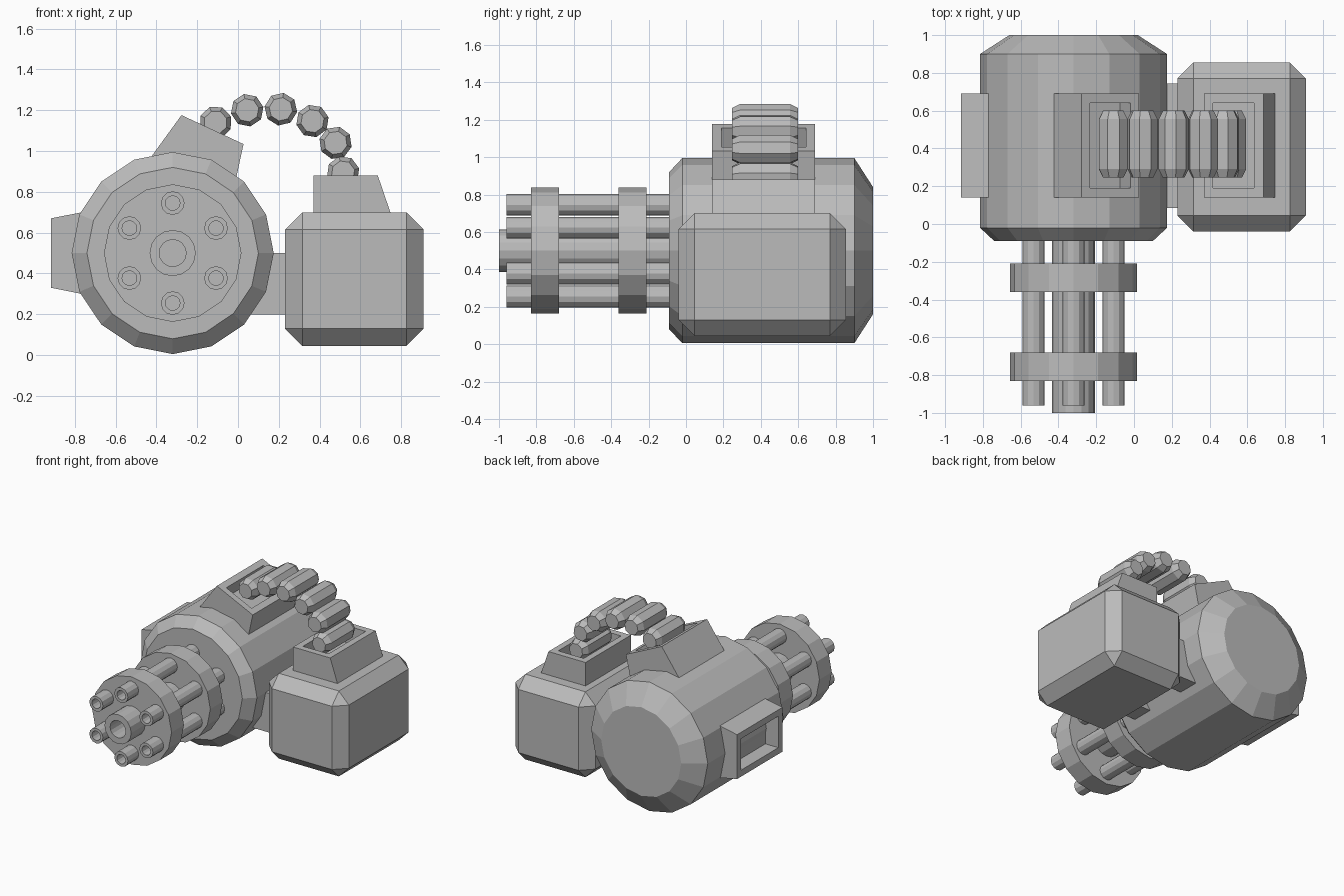
import bpy, bmesh, math
from mathutils import Vector

cube = bpy.data.objects.get("Cube")
if cube:
    bpy.data.objects.remove(cube, do_unlink=True)

grey = bpy.data.materials.new("plain grey")
grey.use_nodes = True
colour = (0.5, 0.5, 0.5, 1)
grey.diffuse_color = colour
grey.node_tree.nodes["Principled BSDF"].inputs["Base Color"].default_value = colour


def finish(name, bm):
    bmesh.ops.recalc_face_normals(bm, faces=bm.faces)
    mesh = bpy.data.meshes.new(name)
    bm.to_mesh(mesh)
    bm.free()
    mesh.materials.append(grey)
    obj = bpy.data.objects.new(name, mesh)
    bpy.context.collection.objects.link(obj)
    return obj


def lathe(name, profile, sides, x, z, turn=0.0):
    """Rings of (radius, y) around an axis parallel to y, capped at both ends."""
    bm = bmesh.new()
    rings = []
    for r, y in profile:
        angles = [turn + math.tau * i / sides for i in range(sides)]
        rings.append([bm.verts.new((x + r * math.cos(a), y, z + r * math.sin(a))) for a in angles])
    for a, b in zip(rings, rings[1:]):
        for i in range(sides):
            j = (i + 1) % sides
            bm.faces.new((a[i], a[j], b[j], b[i]))
    bm.faces.new(rings[0])
    bm.faces.new(rings[-1])
    return finish(name, bm)


def box(name, x, y, z, bevel=0):
    bm = bmesh.new()
    bmesh.ops.create_cube(bm, size=1)
    for v in bm.verts:
        v.co = [lo + (c + 0.5) * (hi - lo) for c, (lo, hi) in zip(v.co, (x, y, z))]
    if bevel:
        bmesh.ops.bevel(bm, geom=bm.edges[:], offset=bevel, segments=1, affect='EDGES')
    return finish(name, bm)


def port(name, outline, depth):
    """Prism of an (x, z) outline; its first side is the mouth and gets a recess."""
    bm = bmesh.new()
    near, far = [[bm.verts.new((x, y, z)) for x, z in outline] for y in (0.14, 0.69)]
    sides = [bm.faces.new((near[i], near[(i + 1) % 4], far[(i + 1) % 4], far[i])) for i in range(4)]
    bm.faces.new(near)
    bm.faces.new(far)
    bmesh.ops.recalc_face_normals(bm, faces=bm.faces)
    mouth = sides[0]
    normal = mouth.normal.copy()
    bmesh.ops.inset_region(bm, faces=[mouth], thickness=0.07)
    floor = bmesh.ops.extrude_face_region(bm, geom=[mouth])
    verts = [g for g in floor["geom"] if isinstance(g, bmesh.types.BMVert)]
    bmesh.ops.translate(bm, verts=verts, vec=-normal * depth)
    if mouth.is_valid:
        bmesh.ops.delete(bm, geom=[mouth], context='FACES_ONLY')
    return finish(name, bm)


# Main housing
CX, CZ = -0.32, 0.5
lathe("housing", [(0.42, -0.09), (0.495, -0.02), (0.495, 0.9), (0.34, 1.0)], 16, CX, CZ)

# Barrels and the discs that hold them
lathe("centre_barrel", [(0.066, -0.85), (0.066, -1.0), (0.113, -1.0), (0.113, -0.08)], 16, CX, CZ)
for i in range(6):
    a = math.pi / 2 + i * math.pi / 3
    lathe(f"barrel_{i + 1}", [(0.036, -0.82), (0.036, -0.96), (0.058, -0.96), (0.058, -0.08)],
          12, CX + 0.245 * math.cos(a), CZ + 0.245 * math.sin(a))
for name, y in (("front_disc", -0.83), ("rear_disc", -0.36)):
    lathe(name, [(0.337, y), (0.337, y + 0.15)], 16, CX, CZ)

# Magazine box and the brackets joining it to the housing
box("magazine", (0.23, 0.91), (-0.04, 0.855), (0.045, 0.7), 0.085)
for name, y in (("front_bracket", 0.085), ("rear_bracket", 0.58)):
    box(name, (-0.05, 0.3), (y, y + 0.165), (0.2, 0.5))

# Recessed ports
port("housing_feed_port", [(-0.277, 1.176), (0.027, 1.034), (-0.03, 0.77), (-0.47, 0.91)], 0.13)
port("magazine_feed_port", [(0.37, 0.88), (0.685, 0.88), (0.75, 0.69), (0.37, 0.69)], 0.13)
port("side_port", [(-0.917, 0.33), (-0.917, 0.67), (-0.74, 0.705), (-0.74, 0.295)], 0.11)

# Belt of rounds arching from one port to the other
path = [Vector(p) for p in ((-0.11, 1.14), (0.045, 1.2), (0.21, 1.205),
                            (0.365, 1.147), (0.478, 1.04), (0.515, 0.895))]
for i, p in enumerate(path):
    d = path[min(i + 1, len(path) - 1)] - path[max(i - 1, 0)]
    lathe(f"belt_round_{i + 1}", [(0.058, 0.245), (0.081, 0.29), (0.081, 0.555), (0.058, 0.6)],
          8, p.x, p.y, math.atan2(d.y, d.x))
